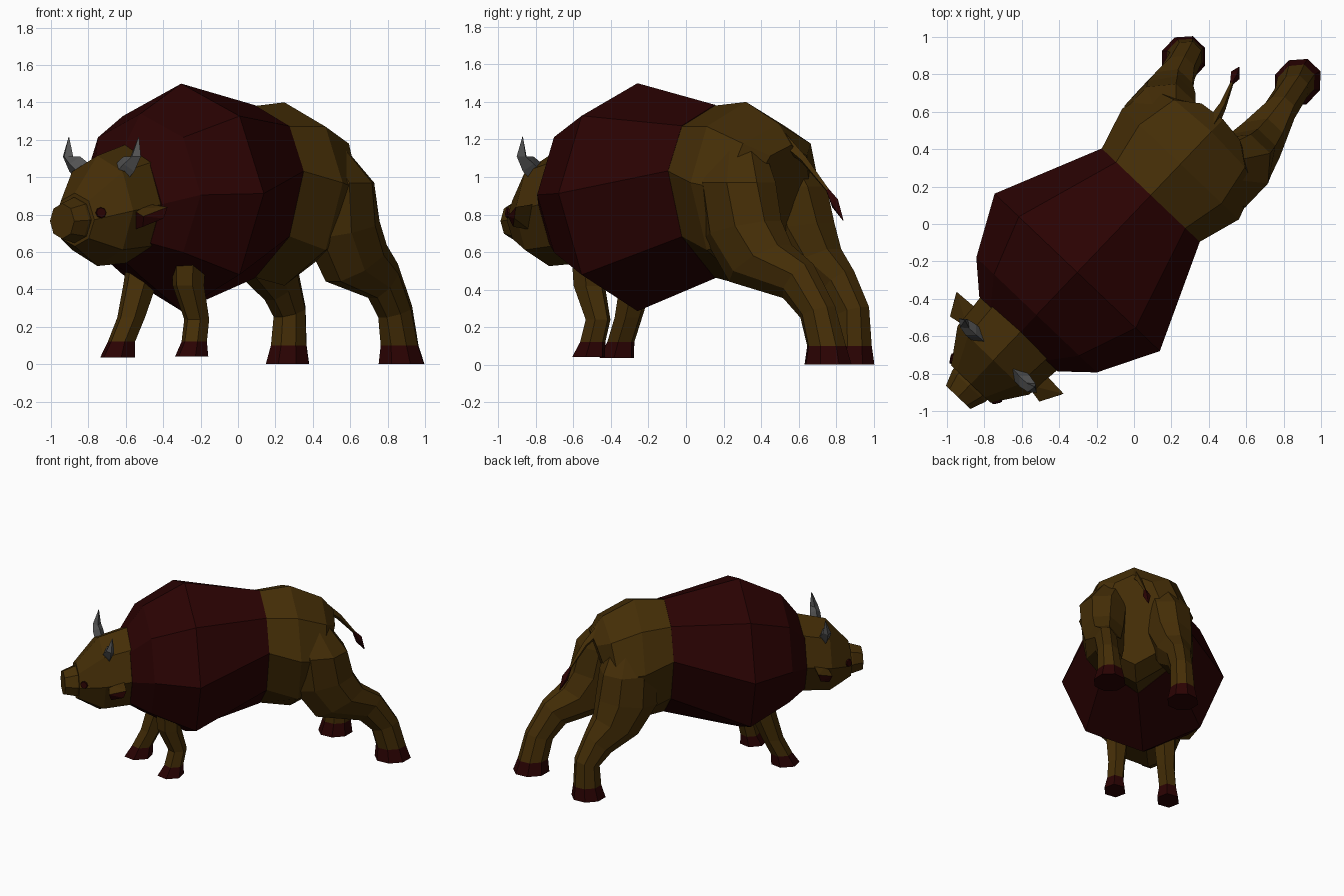
import bpy, bmesh, math
from mathutils import Matrix, Vector

if "Cube" in bpy.data.objects:
    bpy.data.objects.remove(bpy.data.objects["Cube"])

# Local frame: X = animal's side, Y = towards the tail; whole animal stands diagonally
FRAME = Matrix.Translation((0, 0.06, 0)) @ Matrix.Rotation(math.atan2(-0.69, 0.724), 4, 'Z')


def material(name, rgb):
    m = bpy.data.materials.new(name)
    m.diffuse_color = (*rgb, 1)
    m.use_nodes = True
    m.node_tree.nodes["Principled BSDF"].inputs["Base Color"].default_value = m.diffuse_color
    return m


BROWN = material("brown hide", (0.059, 0.027, 0.002))
MAROON = material("dark maroon hair", (0.023, 0.0006, 0.0006))
GREY = material("grey horn", (0.085, 0.085, 0.085))


def finish(name, bm, *mats):
    bmesh.ops.recalc_face_normals(bm, faces=bm.faces)
    me = bpy.data.meshes.new(name)
    bm.to_mesh(me)
    bm.free()
    for m in mats:
        me.materials.append(m)
    ob = bpy.data.objects.new(name, me)
    ob.matrix_world = FRAME
    bpy.context.collection.objects.link(ob)
    return ob


def loft(name, rings, *mats, second_from=None):
    """Skin closed rings of points; segments from second_from on use material 1."""
    bm = bmesh.new()
    loops = [[bm.verts.new(p) for p in r] for r in rings]
    n = len(loops[0])
    for j in range(len(loops) - 1):
        idx = int(second_from is not None and j >= second_from)
        for i in range(n):
            k = (i + 1) % n
            f = bm.faces.new((loops[j][i], loops[j][k], loops[j + 1][k], loops[j + 1][i]))
            f.material_index = idx
    bm.faces.new(loops[0])
    bm.faces.new(loops[-1]).material_index = int(second_from is not None)
    return finish(name, bm, *mats)


def upright(s, hw, z0, z1, n=8, lean=0.0, lift=0.0):
    """Cross-section across the body at s; lean shifts the top back, lift raises the sides."""
    c, h = (z0 + z1) / 2, (z1 - z0) / 2
    return [Vector((hw * math.cos(a), s + lean * math.sin(a),
                    c + h * math.sin(a) + lift * math.cos(a) ** 2 * (1 - .8 * math.sin(a))))
            for a in (2 * math.pi * i / n for i in range(n))]


def leg_ring(l, s, z, rl, rs, tilt=0.0, n=8):
    """Leg cross-section; tilt raises its rear edge."""
    return [Vector((l + rl * math.cos(a), s + rs * math.sin(a) * math.cos(tilt),
                    z + rs * math.sin(a) * math.sin(tilt)))
            for a in (2 * math.pi * (i + .5) / n for i in range(n))]


# Shaggy barrel of the body
loft("shaggy_body", [upright(-0.895, 0.29, 0.56, 1.15),
                     upright(-0.755, 0.445, 0.47, 1.34),
                     upright(-0.44, 0.61, 0.285, 1.5, lift=.02),
                     upright(0.13, 0.362, 0.46, 1.385, lift=.11)], MAROON)

# Hindquarters
loft("hindquarters", [upright(0.125, 0.36, 0.465, 1.38, lift=.11),
                      upright(0.36, 0.43, 0.42, 1.40, lift=.06),
                      upright(0.55, 0.37, 0.50, 1.285, lean=0.05, lift=.04),
                      upright(0.63, 0.20, 0.78, 1.17, lean=0.06)], BROWN)

# Head and muzzle
loft("head", [upright(-0.87, 0.285, 0.54, 1.175),
              upright(-1.09, 0.265, 0.525, 1.115),
              upright(-1.265, 0.145, 0.63, 0.915)], BROWN)
loft("muzzle", [upright(-1.23, 0.125, 0.645, 0.895),
                upright(-1.28, 0.122, 0.65, 0.89),
                upright(-1.363, 0.09, 0.67, 0.86)], BROWN)

# Hind legs, thigh to hoof: (l, s, z, rl, rs, tilt)
hind = {
    "right_hind_leg": [(.15, .44, 1.20, .12, .14), (.235, .52, .97, .19, .23), (.235, .56, .72, .17, .245, .2),
                       (.225, .68, .54, .145, .22, .5), (.19, .925, .445, .09, .13, .85),
                       (.165, 1.045, .28, .085, .11, .3), (.15, 1.095, .10, .10, .115),
                       (.152, 1.108, .0, .125, .138)],
    "left_hind_leg": [(-.15, .40, 1.20, .12, .14), (-.24, .45, .95, .19, .22), (-.27, .47, .72, .175, .24, .15),
                      (-.305, .56, .54, .14, .19, .45), (-.345, .70, .42, .095, .13, .7),
                      (-.372, .79, .28, .088, .10, .3), (-.378, .79, .10, .098, .107),
                      (-.378, .78, .0, .12, .13)]}
for name, pts in hind.items():
    loft(name, [leg_ring(*p) for p in pts], BROWN, MAROON, second_from=len(pts) - 2)

# Front legs, thinner and partly hidden under the hair
front = {
    "right_front_leg": [(.21, -.60, .58, .09, .10), (.205, -.60, .42, .085, .09), (.205, -.535, .24, .068, .07),
                        (.215, -.565, .12, .068, .073), (.22, -.59, .04, .087, .10)],
    "left_front_leg": [(-.15, -.55, .58, .10, .11), (-.155, -.60, .42, .088, .095), (-.16, -.66, .25, .074, .08),
                       (-.17, -.725, .12, .072, .08), (-.17, -.755, .035, .09, .107)]}
for name, pts in front.items():
    loft(name, [leg_ring(*p, n=6) for p in pts], BROWN, MAROON, second_from=len(pts) - 2)

# Paired horns, ears and eyes
EAR = [(.22, -.95, .86), (.22, -1.06, .83), (.395, -.96, .84), (.385, -.98, .78),
       (.33, -1.08, .79), (.31, -1.06, .735), (.22, -1.03, .72)]
for sgn, side in ((1, "right"), (-1, "left")):
    # Horn sweeps out, then up
    path = [((.13, -1.05, 1.02), (.035, .04, .05)), ((.20, -1.055, 1.07), (.04, .04, .04)),
            ((.25, -1.055, 1.11), (.038, .03, 0)), ((.258, -1.04, 1.215), (.002, .002, 0))]
    rings = []
    for c, r in path:
        rings.append([Vector((sgn * (c[0] + r[0] * math.cos(a)), c[1] + r[1] * math.sin(a),
                              c[2] - r[2] * math.cos(a)))
                      for a in (math.pi / 2 * i for i in range(4))])
    loft(side + "_horn", rings, GREY)

    # Ear: brown back, maroon inside
    bm = bmesh.new()
    for x, y, z in EAR:
        bm.verts.new((sgn * x, y, z))
    bmesh.ops.convex_hull(bm, input=bm.verts)
    bmesh.ops.recalc_face_normals(bm, faces=bm.faces)
    bm.normal_update()
    for f in bm.faces:
        f.material_index = int(f.normal.z < 0.4 and f.normal.y < 0.1)
    finish(side + "_ear", bm, BROWN, MAROON)

    # Eye disc on the cheek
    bm = bmesh.new()
    nrm = Vector((sgn * .85, -.53, .1))
    m = Matrix.Translation((sgn * .169, -1.238, .81)) @ nrm.to_track_quat('Z', 'Y').to_matrix().to_4x4()
    bmesh.ops.create_cone(bm, cap_ends=True, segments=8, radius1=.03, radius2=.026, depth=.009, matrix=m)
    finish(side + "_eye", bm, MAROON)


# Tail and tuft
def tail_ring(l, s, z, r):
    return [Vector((l + r * math.cos(a), s + .7 * r * math.sin(a), z + .7 * r * math.sin(a)))
            for a in (math.pi / 2 * i for i in range(4))]


loft("tail", [tail_ring(*p) for p in ((0, .54, 1.26, .05), (-.05, .74, 1.09, .022), (-.10, .865, .93, .01))], BROWN)
loft("tail_tuft", [tail_ring(*p) for p in ((-.10, .86, .935, .01), (-.115, .905, .86, .03),
                                           (-.13, .95, .77, .003))], MAROON)
